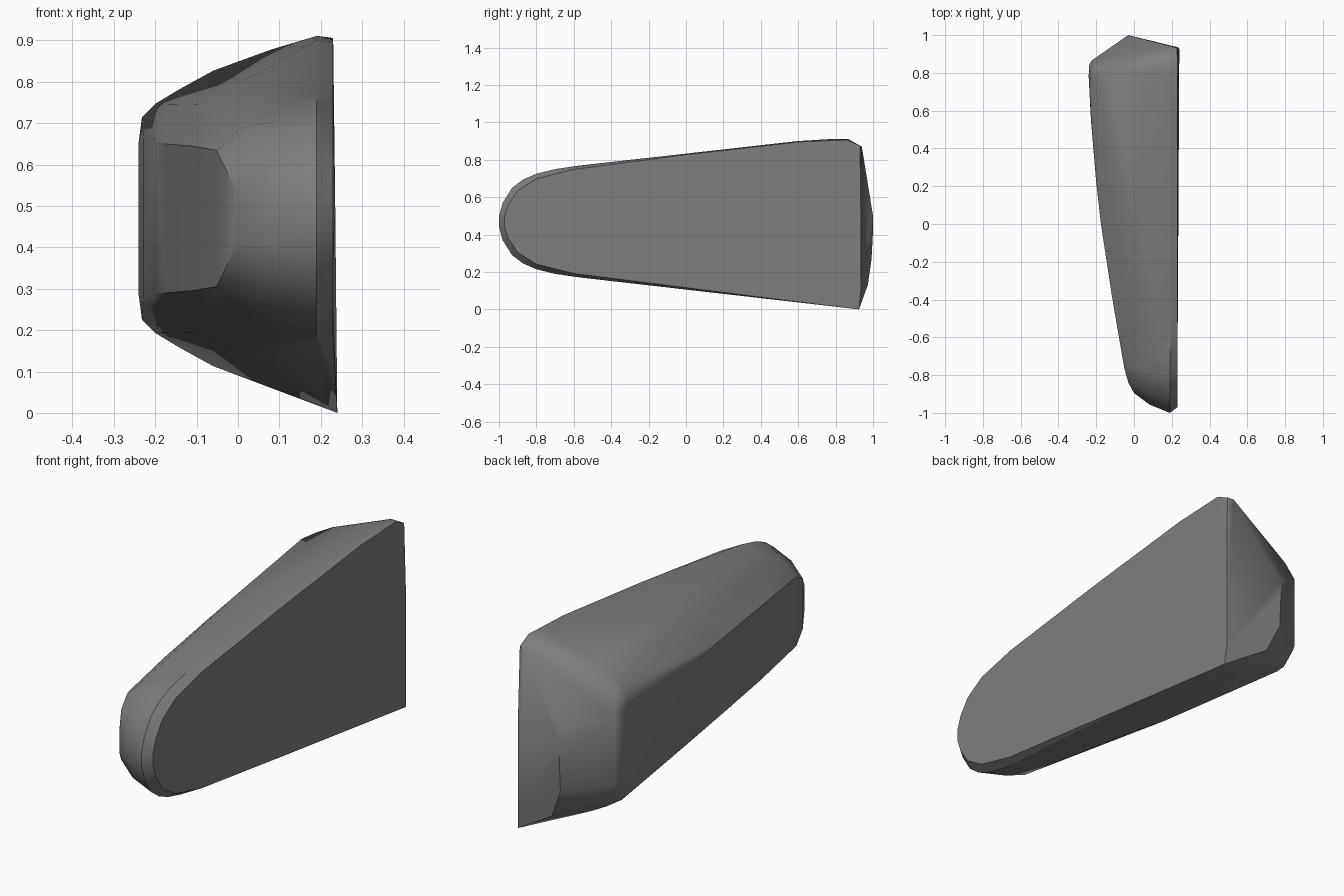
import bpy, bmesh, math

if "Cube" in bpy.data.objects:
    bpy.data.objects.remove(bpy.data.objects["Cube"])

MID = 0.47  # height of the near-symmetry plane

# half sections: (x, y, half height), mirrored above and below MID
rim = [(0.19, y, h) for y, h in ((-1, .03), (-.98, .10), (-.93, .18), (-.87, .225),
       (-.8, .255), (-.7, .28), (-.57, .299), (.6, .43), (.78, .441))]
flat = [(0.23, y, h) for y, h in ((-.97, .03), (-.95, .09), (-.9, .165), (-.8, .228),
        (-.6, .278), (0, .357), (.6, .425), (.86, .436))]
nose = [(.08, -.955, .06), (.08, -.91, .15), (.09, -.8, .235),
        (0, -.895, .06), (0, -.85, .14), (.01, -.76, .22), (-.03, -.84, .12)]
outer = [(-.052, -.76, .165), (-.08, -.6, .17), (-.114, -.4, .175), (-.15, -.17, .178),
         (-.175, 0, .18), (-.2, .22, .183), (-.228, .55, .185), (-.24, .78, .185),
         (-.238, .84, .18), (-.225, .865, .17)]
shoulder = [(-.232, .78, .245), (-.2, .77, .277), (-.2, .83, .262), (-.06, .8, .357),
            (.08, .8, .408), (-.1, .1, .275), (0, 0, .325), (-.14, .8, .313)]
points = [(x, y, MID + s * h) for x, y, h in rim + flat + nose + outer + shoulder for s in (-1, 1)]

# rear ridge, rounded upper corner and sharp lower corner
points += [(-.03, 1, .5), (-.03, 1, .42), (-.03, .992, .27), (.03, .972, .13),
           (-.02, .985, .56), (.2, .87, .91), (.2, .94, .87), (.228, .93, .875),
           (.24, .925, 0), (.235, .935, .1), (.235, .935, .5)]

# the whole wedge-shaped body is a convex hull over the sections
bm = bmesh.new()
for p in points:
    bm.verts.new(p)
bmesh.ops.convex_hull(bm, input=bm.verts)
loose = [v for v in bm.verts if not v.link_faces]
bmesh.ops.delete(bm, geom=loose, context='VERTS')
bmesh.ops.dissolve_limit(bm, angle_limit=math.radians(1.5), verts=bm.verts, edges=bm.edges)
bmesh.ops.recalc_face_normals(bm, faces=bm.faces)

mesh = bpy.data.meshes.new("tapered_shell")
bm.to_mesh(mesh)
bm.free()
body = bpy.data.objects.new("tapered_shell", mesh)
bpy.context.collection.objects.link(body)

# dark grey finish
mat = bpy.data.materials.new("dark_grey")
mat.diffuse_color = (0.21, 0.21, 0.21, 1)
mat.use_nodes = True
mat.node_tree.nodes["Principled BSDF"].inputs["Base Color"].default_value = mat.diffuse_color
mesh.materials.append(mat)

bpy.context.view_layer.objects.active = body
body.select_set(True)
bpy.ops.object.shade_smooth_by_angle(angle=math.radians(30))
